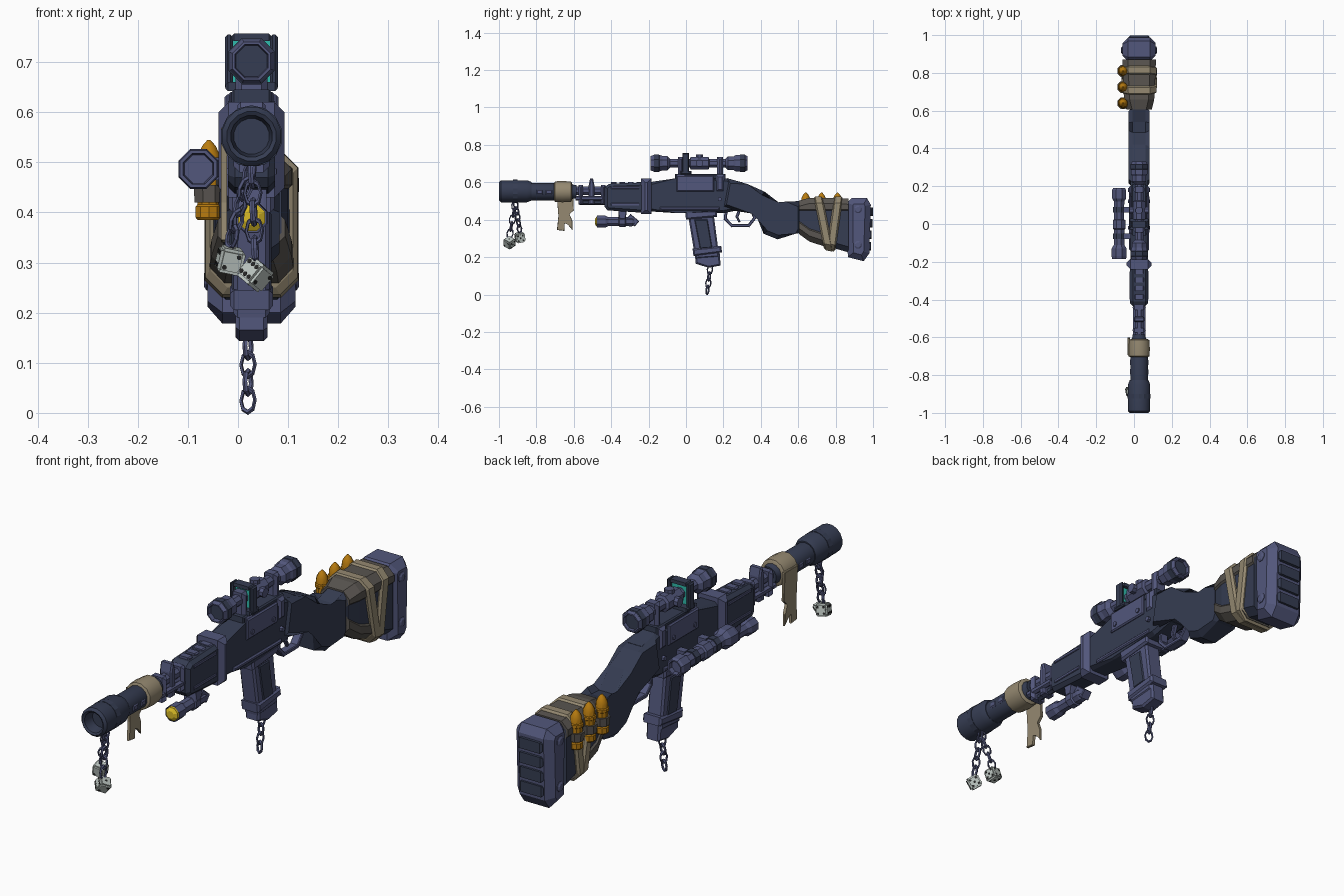
import bpy, bmesh, math
from mathutils import Matrix, Vector

if "Cube" in bpy.data.objects:
    bpy.data.objects.remove(bpy.data.objects["Cube"])

CX = 0.027  # centre plane of the gun


def mat(name, *c):
    m = bpy.data.materials.new(name)
    m.diffuse_color = (*c, 1)
    m.use_nodes = True
    m.node_tree.nodes["Principled BSDF"].inputs["Base Color"].default_value = m.diffuse_color
    return m


DARK = mat("dark_steel", .036, .046, .085)
METAL = mat("blue_metal", .085, .095, .20)
TAN = mat("tan_cloth", .30, .25, .165)
PAD = mat("grey_leather", .10, .09, .08)
GOLD = mat("brass", .48, .20, .005)
YELLOW = mat("yellow_lens", .70, .50, .02)
WHITE = mat("dice_white", .52, .58, .55)
BLACK = mat("pip_black", .02, .02, .02)
TEAL = mat("teal_glass", .03, .50, .42)


def finish(name, bm, *mats):
    bmesh.ops.recalc_face_normals(bm, faces=bm.faces)
    me = bpy.data.meshes.new(name)
    bm.to_mesh(me)
    bm.free()
    ob = bpy.data.objects.new(name, me)
    bpy.context.collection.objects.link(ob)
    for m in mats:
        me.materials.append(m)
    return ob


def skin(rings):
    bm = bmesh.new()
    vs = [[bm.verts.new(p) for p in r] for r in rings]
    n = len(vs[0])
    for a, b in zip(vs, vs[1:]):
        for i in range(n):
            bm.faces.new((a[i], a[(i + 1) % n], b[(i + 1) % n], b[i]))
    bm.faces.new(vs[0])
    bm.faces.new(vs[-1])
    return bm


def prism(name, pts, hw, m, c=.01, x=CX):
    """Side profile (y, z) extruded across x with chamfered rims."""
    bm = skin([[(x + s * hw, y, z) for y, z in pts] for s in (-1, 1)])
    rim = [e for e in bm.edges if abs(e.verts[0].co.x - e.verts[1].co.x) < 1e-6]
    if c:
        bmesh.ops.bevel(bm, geom=rim, offset=c, segments=1, affect='EDGES', clamp_overlap=True)
    return finish(name, bm, m)


def lathe(name, path, a, b, m, n=8, axis='y', smooth=False):
    """Path of (distance along axis, radius) turned around an axis through (a, b)."""
    rings = []
    for t, r in path:
        ring = []
        for i in range(n):
            w = 2 * math.pi * (i + .5) / n
            u, v = a + r * math.cos(w), b + r * math.sin(w)
            ring.append({'x': (t, u, v), 'y': (u, t, v), 'z': (u, v, t)}[axis])
        rings.append(ring)
    ob = finish(name, skin(rings), m)
    if smooth:
        bpy.ops.object.select_all(action='DESELECT')
        ob.select_set(True)
        bpy.context.view_layer.objects.active = ob
        bpy.ops.object.shade_smooth_by_angle(angle=math.radians(35))
    return ob


def loft(name, stations, m, shear=0, zc=.38):
    """Eight-sided sections: (y, z low, z high, half width, chamfer)."""
    rings = []
    for y, lo, hi, h, c in stations:
        sec = [(-h, lo + c), (-h + c, lo), (h - c, lo), (h, lo + c),
               (h, hi - c), (h - c, hi), (-h + c, hi), (-h, hi - c)]
        rings.append([(CX + u, y + shear * (z - zc), z) for u, z in sec])
    return finish(name, skin(rings), m)


def box(name, x, y, z, m, c=.005):
    """Chamfered box from three (min, max) ranges."""
    return prism(name, [(y[0], z[0]), (y[1], z[0]), (y[1], z[1]), (y[0], z[1])],
                 (x[1] - x[0]) / 2, m, c, (x[0] + x[1]) / 2)


def bar(name, p, q, hw, t, m):
    """Flat bar between two (y, z) points."""
    p, q = Vector(p), Vector(q)
    d = (q - p).normalized()
    k = Vector((-d.y, d.x)) * t
    p, q = p - d * t * .6, q + d * t * .6
    return prism(name, [p - k, q - k, q + k, p + k], hw, m, .003)


def chain(name, p, q, n):
    p, q = Vector(p), Vector(q)
    rot = (q - p).to_track_quat('X', 'Y').to_matrix().to_4x4()
    r = (q - p).length / n * .66
    for i in range(n):
        bpy.ops.mesh.primitive_torus_add(major_segments=8, minor_segments=5, major_radius=r, minor_radius=.0055)
        ob = bpy.context.object
        ob.name = f"{name}_link_{i + 1}"
        ob.data.materials.append(METAL)
        ob.matrix_world = (Matrix.Translation(p.lerp(q, (i + .5) / n)) @ rot
                           @ Matrix.Rotation(math.pi / 2 * (i % 2) + .4, 4, 'X') @ Matrix.Diagonal((1, .65, 1, 1)))


# Barrel, suppressor and cloth wrap
lathe("suppressor", [(-.95, .036), (-.995, .042), (-1, .05), (-.99, .06), (-.85, .06), (-.825, .05)], CX, .552, DARK, 16, smooth=True)
lathe("barrel_shroud", [(-.83, .047), (-.62, .047), (-.60, .036), (-.585, .036)], CX, .55, DARK, 14, smooth=True)
for i, y in enumerate((-.80, -.75)):
    box(f"shroud_vent_{i}", (CX - .049, CX + .049), (y, y + .035), (.535, .56), METAL)
lathe("barrel_wrap", [(-.705, .048), (-.70, .057), (-.66, .059), (-.615, .056), (-.61, .048)], CX, .55, TAN, 12, smooth=True)
prism("hanging_cloth", [(-.695, .57), (-.605, .57), (-.60, .45), (-.625, .43), (-.608, .395), (-.608, .345), (-.63, .375),
                        (-.65, .385), (-.65, .34), (-.69, .345), (-.68, .42)], .006, TAN, .002, CX - .055)
lathe("barrel", [(-.62, .024), (-.40, .024)], CX, .555, METAL, 8)
for s in (-1, 1):
    lathe(f"gas_rod_{s}", [(-.59, .013), (-.40, .013)], CX + s * .022, .515, METAL, 6)
lathe("lower_rod", [(-.57, .014), (-.40, .014)], CX, .493, DARK, 6)
for i, y in enumerate((-.575, -.455)):
    box(f"barrel_clamp_{i}", (CX - .036, CX + .036), (y, y + .025), (.48, .585), METAL, .012)
prism("front_sight", [(-.52, .48), (-.49, .48), (-.49, .585), (-.497, .62), (-.513, .62), (-.52, .585)], .028, METAL, .006)

# Handguard and band
prism("handguard", [(-.435, .47), (-.42, .45), (-.20, .435), (-.20, .60), (-.41, .592), (-.435, .575)], .047, DARK, .014)
for i in range(4):
    y = -.40 + i * .045
    box(f"rail_tooth_{i}", (CX - .025, CX + .025), (y, y + .028), (.585, .602), METAL)
for s in (-1, 1):
    for z in (.565, .475):
        box(f"guard_strip_{s}_{z}", (CX + s * .046 - .005, CX + s * .046 + .005), (-.40, -.25), (z, z + .013), METAL, .002)
box("receiver_band", (CX - .066, CX + .066), (-.24, -.185), (.43, .62), METAL, .02)

# Receiver and curved stock neck
prism("receiver", [(-.20, .445), (-.20, .60), (-.05, .622), (.21, .622), (.30, .60), (.30, .455), (.20, .435), (-.05, .435)], .046, DARK, .014)
prism("stock_neck", [(.19, .46), (.22, .622), (.33, .59), (.42, .55), (.485, .47), (.54, .475), (.62, .50), (.62, .33),
                     (.585, .325), (.49, .295), (.415, .325), (.405, .41), (.36, .455)], .056, DARK, .022)
for s in (-1, 1):
    x = CX + s * .047
    box(f"side_plate_{s}", (x - .007, x + .007), (-.05, .15), (.55, .635), METAL)
    box(f"bolt_cover_{s}", (x - .006, x + .006), (-.14, .18), (.45, .468), METAL)
    for y in (-.02, .12, .18):
        lathe(f"receiver_screw_{s}_{y}", [(x - s * .01, .011), (x + s * .011, .011)], y, .575 if y < .15 else .51, METAL, 6, 'x')

# Scope with mounts and window frame
lathe("scope", [(-.16, .032), (-.19, .036), (-.19, .041), (-.175, .047), (-.14, .047), (-.125, .042), (-.10, .042), (-.085, .024),
                (.02, .024), (.025, .036), (.12, .036), (.125, .024), (.21, .024), (.225, .04), (.255, .04), (.265, .047),
                (.315, .047), (.33, .04), (.33, .034), (.30, .03)], CX, .702, METAL, 8)
for i, y in enumerate((-.19, .27)):
    lathe(f"scope_grip_{i}", [(y + .018, .047), (y + .02, .05), (y + .045, .05), (y + .047, .047)], CX, .702, DARK, 8)
for i, y in enumerate((-.05, .16)):
    box(f"scope_mount_{i}", (CX - .054, CX + .054), (y, y + .045), (.55, .64), METAL, .012)
    box(f"scope_ring_{i}", (CX - .032, CX + .032), (y + .006, y + .038), (.63, .735), METAL, .012)
box("scope_base", (CX - .04, CX + .04), (-.06, .21), (.615, .645), DARK)
lathe("scope_dial", [(CX - .05, .02), (CX + .05, .02)], .072, .702, METAL, 8, 'x')
lathe("scope_top_dial", [(.72, .02), (.748, .02)], CX, .072, METAL, 8, 'z')
for s in (-1, 1):
    box(f"window_post_{s}", (CX + s * .045 - .008, CX + s * .045 + .008), (-.02, .015), (.645, .755), DARK)
box("window_top", (CX - .04, CX + .04), (-.02, .015), (.742, .757), DARK)
box("window_foot", (CX - .052, CX + .052), (-.03, .03), (.642, .66), DARK)
box("window_glass", (CX - .038, CX + .038), (-.003, .001), (.66, .743), TEAL, 0)

# Side tube on the left
SX, SZ = -.079, .487
lathe("side_tube", [(-.15, .03), (-.185, .033), (-.185, .04), (-.17, .043), (-.13, .043), (-.11, .03), (-.03, .03), (-.025, .036),
                    (.02, .036), (.025, .028), (.12, .03), (.135, .04), (.18, .04), (.19, .034), (.19, .028), (.17, .026)], SX, SZ, METAL, 8)
for i, y in enumerate((-.08, .06)):
    lathe(f"side_tube_ring_{i}", [(y, .034), (y + .03, .034)], SX, SZ, DARK, 8)
    box(f"side_mount_{i}", (-.06, -.005), (y, y + .03), (.465, .51), METAL)

# Lamp below the handguard
lathe("lamp", [(-.465, .032), (-.475, .034), (-.43, .034), (-.415, .026), (-.36, .026), (-.355, .032), (-.325, .032), (-.32, .026),
               (-.29, .028), (-.27, .02)], CX, .39, METAL, 8)
lathe("lamp_lens", [(-.486, .016), (-.478, .029), (-.46, .029)], CX, .39, YELLOW, 8)
prism("lamp_mount", [(-.36, .40), (-.32, .40), (-.325, .45), (-.31, .50), (-.37, .50), (-.355, .45)], .03, METAL, .006)
bar("lamp_tail", (-.30, .41), (-.27, .385), .02, .018, METAL)

# Magazine
prism("magazine_collar", [(-.005, .445), (.165, .45), (.165, .415), (.0, .40)], .046, METAL, .008)
prism("magazine", [(.01, .43), (.148, .43), (.178, .20), (.05, .19)], .036, METAL, .008)
prism("magazine_panel", [(.045, .40), (.115, .40), (.14, .25), (.075, .245)], .04, DARK, .004)
prism("magazine_band", [(.035, .245), (.188, .26), (.193, .225), (.04, .205)], .043, METAL, .008)
prism("magazine_base", [(.052, .21), (.18, .225), (.185, .155), (.12, .143), (.052, .165)], .032, METAL, .008)
chain("magazine_chain", (.02, .13, .15), (.02, .113, .007), 4)

# Trigger guard
g = [(.215, .45), (.21, .405), (.245, .368), (.335, .368), (.368, .41), (.345, .46)]
for i in range(5):
    bar(f"trigger_guard_{i}", g[i], g[i + 1], .018, .008, METAL)
bar("trigger_upper", (.285, .45), (.272, .415), .009, .008, METAL)
bar("trigger_lower", (.272, .415), (.285, .39), .009, .006, METAL)

# Butt stock, leather pads, straps, butt plate
S = [(.605, .33, .495, .06), (.66, .29, .51, .073), (.80, .245, .51, .08), (.87, .225, .505, .082)]
loft("butt_stock", [(y, a, b, h, .03) for y, a, b, h in S], DARK)
loft("upper_pad", [(y, .425, b + .007, h + .007, .03) for y, a, b, h in S], PAD)
loft("lower_pad", [(y, a - .007, a + .085, h + .007, .03) for y, a, b, h in S[:3]], PAD)
for i, (y, k) in enumerate(((.735, -.20), (.795, .14))):
    loft(f"stock_strap_{i}", [(y - .024, .25, .515, .083, .035), (y - .016, .236, .524, .092, .035),
                              (y + .016, .230, .524, .094, .035), (y + .024, .245, .515, .085, .035)], TAN, k)
prism("butt_plate", [(.862, .49), (.885, .515), (.968, .515), (.988, .48), (.98, .22), (.95, .178), (.865, .20)], .088, METAL, .03)
for i in range(4):
    z = .235 + i * .062
    box(f"butt_ridge_{i}", (CX - .055, CX + .055), (.95, .99 + .003 * i), (z, z + .045), DARK, .008)
for s in (-1, 1):
    for z in (.265, .455):
        lathe(f"butt_bolt_{s}_{z}", [(CX + s * .07, .022), (CX + s * .09, .022), (CX + s * .095, .014)], .92, z, METAL, 8, 'x')

# Cartridges on the left of the stock
for i, y in enumerate((.64, .725, .81)):
    lathe(f"cartridge_{i}", [(.385, .024), (.39, .028), (.412, .028), (.416, .024), (.475, .025), (.478, .029), (.49, .029), (.493, .025),
                             (.515, .023), (.533, .014), (.545, .003)], -.058, y, GOLD, 10, 'z', True)
    lathe(f"cartridge_loop_{i}", [(.42, .031), (.455, .033)], -.058, y, PAD, 8, 'z')

# Dice charms on chains
lathe("charm_ring", [(-.925, .062), (-.90, .062)], CX, .552, DARK, 14)
PIPS = {1: [(0, 0)], 2: [(-1, -1), (1, 1)], 3: [(-1, -1), (0, 0), (1, 1)]}
PIPS[4] = PIPS[2] + [(-1, 1), (1, -1)]
PIPS[5] = PIPS[4] + [(0, 0)]
PIPS[6] = PIPS[4] + [(-1, 0), (1, 0)]
SIDES = [(0, 'X'), (90, 'X'), (180, 'X'), (270, 'X'), (90, 'Y'), (270, 'Y')]
for k, (p, rz, rx) in enumerate((((.035, -.944, .277), .7, .5), ((-.016, -.888, .305), .15, .2))):
    bm = bmesh.new()
    bmesh.ops.create_cube(bm, size=.05)
    bmesh.ops.bevel(bm, geom=bm.edges[:], offset=.006, segments=2, affect='EDGES')
    for v, (ang, ax) in enumerate(SIDES):
        for a, b in PIPS[v + 1]:
            M = Matrix.Rotation(math.radians(ang), 4, ax) @ Matrix.Translation((a * .0125, b * .0125, .025))
            r = bmesh.ops.create_cone(bm, cap_ends=True, segments=8, radius1=.005, radius2=.005, depth=.0015, matrix=M)
            for f in {f for w in r['verts'] for f in w.link_faces}:
                f.material_index = 1
    die = finish(f"die_{k}", bm, WHITE, BLACK)
    die.matrix_world = Matrix.Translation(p) @ Matrix.Rotation(rz, 4, 'Z') @ Matrix.Rotation(rx, 4, 'X') @ Matrix.Rotation(rx, 4, 'Y')
    chain(f"die_chain_{k}", (CX, -.912, .495), (p[0], p[1], p[2] + .03), 5)
